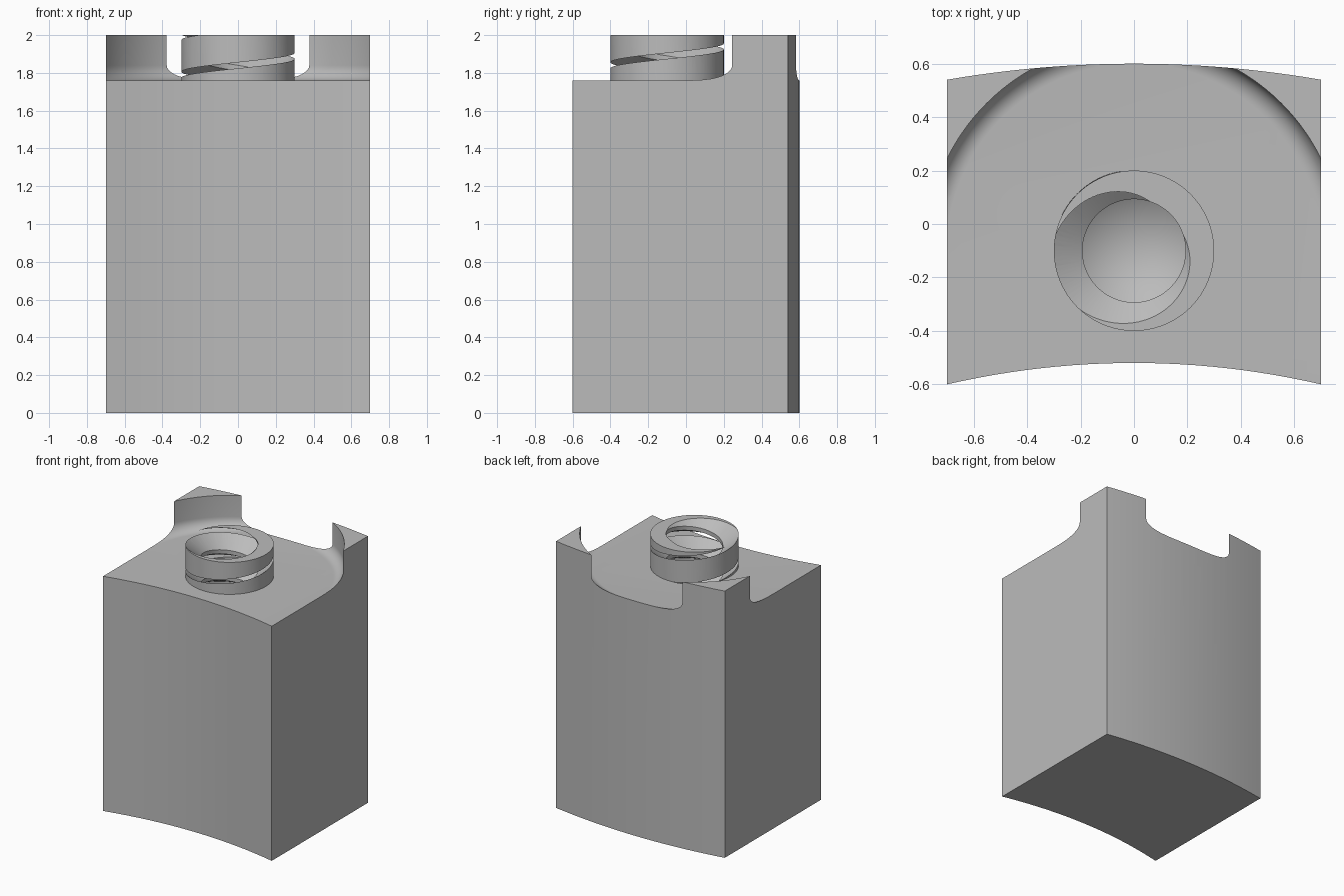
import bpy, bmesh, math

if "Cube" in bpy.data.objects:
    bpy.data.objects.remove(bpy.data.objects["Cube"])

CY = -0.1                     # axis of the threaded neck
FLOOR, TOP = 1.76, 2.0

grey = bpy.data.materials.new("plain grey")
grey.diffuse_color = (0.5, 0.5, 0.5, 1)
grey.use_nodes = True
grey.node_tree.nodes["Principled BSDF"].inputs["Base Color"].default_value = grey.diffuse_color


def make(name, bm, helper=False):
    bmesh.ops.recalc_face_normals(bm, faces=bm.faces)
    me = bpy.data.meshes.new(name)
    bm.to_mesh(me)
    bm.free()
    me.materials.append(grey)
    ob = bpy.data.objects.new(name, me)
    bpy.context.collection.objects.link(ob)
    ob.hide_render = helper
    return ob


def loft(name, layers, helper=False):
    """Closed solid through stacked outlines."""
    bm = bmesh.new()
    rings = [[bm.verts.new(p) for p in ring] for ring in layers]
    for a, b in zip(rings, rings[1:]):
        for i in range(len(a)):
            j = (i + 1) % len(a)
            bm.faces.new((a[i], a[j], b[j], b[i]))
    bm.faces.new(rings[0])
    bm.faces.new(rings[-1])
    return make(name, bm, helper)


def circle(r, z, n=96):
    return [(r * math.cos(math.tau * i / n), CY + r * math.sin(math.tau * i / n), z)
            for i in range(n)]


# Block with a hollow front and a bulging back
xs = [-0.7 + 1.4 * i / 24 for i in range(25)]
plan = [(x, -0.52 - 0.08 * (x / 0.7) ** 2) for x in xs]
plan += [(x, 0.60 - 0.06 * (x / 0.7) ** 2) for x in reversed(xs)]
block = loft("block", [[(x, y, z) for x, y in plan] for z in (0, TOP)])


# Round relief with a filleted floor, open to the front
def relief_ring(r, z):
    arc = [(r * math.cos(math.pi * i / 96), CY + r * math.sin(math.pi * i / 96), z)
           for i in range(97)]
    return [(r, -1, z)] + arc + [(-r, -1, z)]


fillet = [(0.701 + 0.079 * math.sin(a), FLOOR + 0.08 * (1 - math.cos(a)))
          for a in (math.pi / 2 * i / 10 for i in range(11))]
relief = loft("relief_cutter", [relief_ring(r, z) for r, z in fillet + [(0.78, 2.3)]], True)

# Neck standing on the relief floor
neck = loft("neck_blank", [circle(0.3, 1.5), circle(0.3, TOP)], True)

# Drilled bore with a helical thread that breaks through the neck wall
N, K, TURNS, PITCH = 96, 4, 7, 0.2
M = K * TURNS
PROFILE = [(-0.10, 0.193), (-0.015, 0.301), (0.015, 0.301), (0.07, 0.193)]
bm = bmesh.new()


def polar(i, r, z):
    a = math.pi + math.tau * i / N
    return bm.verts.new((r * math.cos(a), CY + r * math.sin(a), z))


cols = []
for i in range(N):
    col = []
    for j in range(M + 1 + (K if i == 0 else 0)):
        off, r = PROFILE[j % K]
        col.append(polar(i, r, 0.99 + PITCH * (i / N + j // K) + off))
    cols.append(col)
low = [polar(i, 0.193, 0.75) for i in range(N)]
high = [polar(i, 0.193, 2.8) for i in range(N)]
tip = bm.verts.new((0, CY, 0.63))
first = cols[0]
for i in range(N):
    n, last = (i + 1) % N, i == N - 1
    s = K if last else 0
    for j in range(M):
        bm.faces.new((cols[i][j], cols[n][j], cols[n][j + 1], cols[i][j + 1])
                     if not last else
                     (cols[i][j], first[j + s], first[j + s + 1], cols[i][j + 1]))
    bm.faces.new([low[i], low[n], first[0], first[K], cols[i][0]] if last
                 else [low[i], low[n], cols[n][0], cols[i][0]])
    bm.faces.new([first[M], cols[1][M], high[1], high[0], first[M + K]] if i == 0
                 else [cols[i][M], first[M + K], high[0], high[i]] if last
                 else [cols[i][M], cols[n][M], high[n], high[i]])
    bm.faces.new((low[n], low[i], tip))
bm.faces.new(first[0:K + 1])
bm.faces.new(first[M:M + K + 1])
bm.faces.new(high)
bmesh.ops.triangulate(bm, faces=bm.faces)
thread = make("threaded_bore_cutter", bm, True)

# Combine into one solid
for tool, op in ((relief, 'DIFFERENCE'), (neck, 'UNION'), (thread, 'DIFFERENCE')):
    m = block.modifiers.new(tool.name, 'BOOLEAN')
    m.object, m.operation, m.solver = tool, op, 'EXACT'
    bpy.context.view_layer.objects.active = block
    block.select_set(True)
    bpy.ops.object.modifier_apply(modifier=m.name)
for tool in (relief, neck, thread):
    bpy.data.objects.remove(tool)
bpy.ops.object.shade_smooth_by_angle(angle=math.radians(30))
